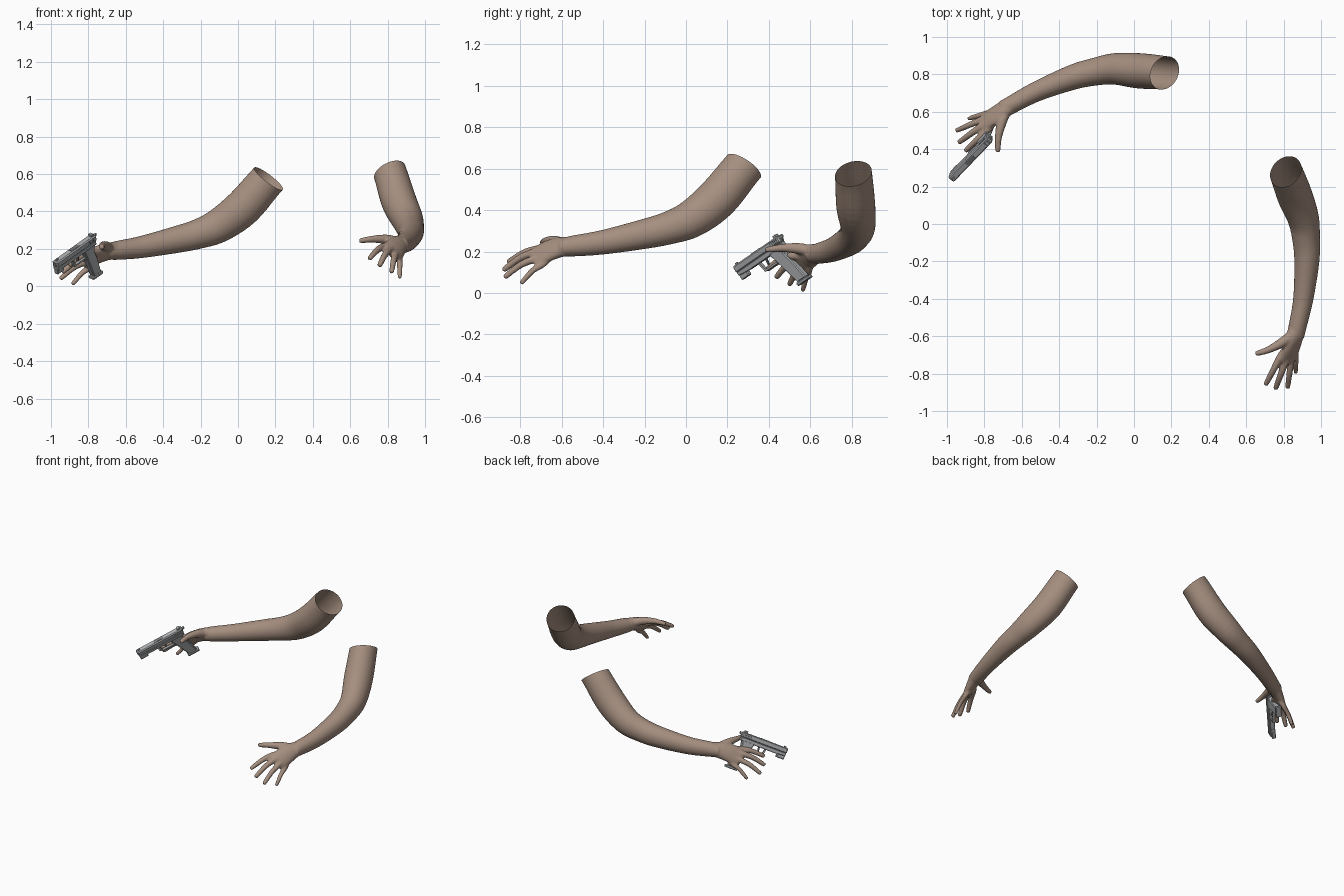
import bpy, bmesh
from math import cos, sin, pi, radians
from mathutils import Vector, Matrix

cube = bpy.data.objects.get("Cube")
if cube:
    bpy.data.objects.remove(cube)


def material(name, rgb, rough):
    m = bpy.data.materials.new(name)
    m.use_nodes = True
    m.diffuse_color = (*rgb, 1)
    node = m.node_tree.nodes["Principled BSDF"]
    node.inputs["Base Color"].default_value = (*rgb, 1)
    node.inputs["Roughness"].default_value = rough
    return m


SKIN = material("skin", (0.38, 0.275, 0.215), 0.7)
STEEL = material("steel", (0.42, 0.43, 0.44), 0.5)
DARK = material("dark_steel", (0.17, 0.175, 0.18), 0.5)


def link(name, mesh, mat):
    ob = bpy.data.objects.new(name, mesh)
    bpy.context.collection.objects.link(ob)
    mesh.materials.clear()
    mesh.materials.append(mat)
    return ob


def spline(pts, steps=5):
    """Catmull-Rom through sections of (x, y, z, half width, half depth)."""
    p = [Vector(q) for q in pts]
    p = [p[0] * 2 - p[1]] + p + [p[-1] * 2 - p[-2]]
    out = []
    for i in range(1, len(p) - 2):
        a, b, c, d = p[i - 1:i + 3]
        for k in range(steps):
            t = k / steps
            out.append((b * 2 + (c - a) * t + (a * 2 - b * 5 + c * 4 - d) * t * t
                        + (b * 3 - a - c * 3 + d) * t ** 3) / 2)
    return out + [p[-2]]


def tube(bm, pts, hint, sides=20):
    """Closed elliptical tube through the sections; hint is the width axis."""
    sec = spline(pts)
    cen = [Vector(s[:3]) for s in sec]
    rings = []
    for i, s in enumerate(sec):
        t = (cen[min(i + 1, len(cen) - 1)] - cen[max(i - 1, 0)]).normalized()
        side = (Vector(hint) - t * t.dot(Vector(hint))).normalized()
        nrm = t.cross(side)
        rings.append([bm.verts.new(cen[i] + side * s[3] * cos(2 * pi * k / sides)
                                   + nrm * s[4] * sin(2 * pi * k / sides))
                      for k in range(sides)])
    for r, q in zip(rings, rings[1:]):
        for k in range(sides):
            n = (k + 1) % sides
            bm.faces.new((r[k], r[n], q[n], q[k]))
    bm.faces.new(rings[0][::-1])
    bm.faces.new(rings[-1])


def finger(bm, pts):
    """Round finger from (x, y, z, radius) joints, with a tapered tip."""
    a, b = Vector(pts[-2][:3]), Vector(pts[-1][:3])
    r = pts[-1][3]
    tip = b + (b - a).normalized() * r * 0.7
    joints = [(*p, p[3]) for p in pts] + [(*tip, r * 0.55, r * 0.55)]
    tube(bm, joints, (0.6, 0.1, -0.7), 12)


# Left arm: upper arm, elbow, forearm
bm = bmesh.new()
tube(bm, [(0.775, 0.36, 0.70, 0.09, 0.096), (0.815, 0.27, 0.60, 0.09, 0.097),
          (0.86, 0.15, 0.455, 0.094, 0.101), (0.905, 0.03, 0.36, 0.084, 0.092),
          (0.92, -0.08, 0.315, 0.074, 0.08), (0.924, -0.20, 0.285, 0.067, 0.072),
          (0.905, -0.40, 0.245, 0.054, 0.059), (0.874, -0.55, 0.226, 0.048, 0.05),
          (0.862, -0.60, 0.22, 0.048, 0.042)], (1, 0, 0), 32)

# Palm
tube(bm, [(0.876, -0.54, 0.226, 0.044, 0.044), (0.86, -0.60, 0.222, 0.054, 0.04),
          (0.842, -0.66, 0.205, 0.062, 0.032), (0.828, -0.71, 0.182, 0.062, 0.025),
          (0.825, -0.74, 0.172, 0.05, 0.016)], (0.6, 0.1, -0.65))

# Thumb and four fingers
finger(bm, [(0.85, -0.59, 0.235, 0.028), (0.795, -0.632, 0.25, 0.027),
            (0.72, -0.672, 0.252, 0.019), (0.658, -0.692, 0.244, 0.014)])
root = Vector((0.855, -0.62, 0.21))
for knuckle, tip, r in (((0.785, -0.705, 0.213), (0.707, -0.853, 0.152), 0.02),
                        ((0.81, -0.735, 0.194), (0.759, -0.875, 0.115), 0.02),
                        ((0.84, -0.73, 0.165), (0.822, -0.87, 0.08), 0.019),
                        ((0.865, -0.69, 0.14), (0.865, -0.792, 0.05), 0.017)):
    k, t = Vector(knuckle), Vector(tip)
    mid = k.lerp(t, 0.5) + Vector((0, 0, 0.012))
    finger(bm, [(*root.lerp(k, 0.4), r), (*k, r), (*mid, r * 0.88), (*t, r * 0.7)])

raw = bpy.data.meshes.new("left_arm_raw")
bm.to_mesh(raw)
bm.free()

# Fuse the parts into one skin, then soften it
arm = link("left_arm", raw, SKIN)
fuse = arm.modifiers.new("fuse", "REMESH")
fuse.mode = "VOXEL"
fuse.voxel_size = 0.0065
soft = arm.modifiers.new("soften", "SMOOTH")
soft.factor, soft.iterations = 0.5, 4
bpy.context.view_layer.update()
dg = bpy.context.evaluated_depsgraph_get()
skin = bpy.data.meshes.new_from_object(arm.evaluated_get(dg))
arm.modifiers.clear()

# Cut the upper arm open
bm = bmesh.new()
bm.from_mesh(skin)
bmesh.ops.bisect_plane(bm, geom=bm.verts[:] + bm.edges[:] + bm.faces[:],
                       plane_co=(0.81, 0.28, 0.61), plane_no=(-0.38, 0.52, 0.77),
                       clear_outer=True)
for f in bm.faces:
    f.smooth = True
bm.to_mesh(skin)
arm.data = skin
skin.materials.clear()
skin.materials.append(SKIN)

# Right arm: mirrored and swung about the wrist
swap = Matrix(((0, 1, 0, 0), (1, 0, 0, 0), (0, 0, 1, 0), (0, 0, 0, 1)))
place = (Matrix.Translation((-0.66, 0.635, 0.19)) @ Matrix.Rotation(radians(16), 4, "Z")
         @ swap @ Matrix.Translation((-0.872, 0.56, -0.225)))
bm.transform(place)
bmesh.ops.reverse_faces(bm, faces=bm.faces[:])
right = bpy.data.meshes.new("right_arm")
bm.to_mesh(right)
bm.free()
link("right_arm", right, SKIN)

# Pistol frame: local x points to the muzzle, z up
back = Vector((0.62, 0.645, 0.445)).normalized()
up = Vector((-0.066, -0.51, 0.86))
up = (up - back * up.dot(back)).normalized()
side = back.cross(up)
GUN = Matrix.Translation((-0.873, 0.357, 0.18)) @ Matrix((-back, side, up)).transposed().to_4x4()


def plate(name, outline, width, mat, bevel=0.004, y=0):
    """Extrude an (x, z) outline sideways in the pistol's frame."""
    b = bmesh.new()
    face = b.faces.new([b.verts.new((x, y - width / 2, z)) for x, z in outline])
    ext = bmesh.ops.extrude_face_region(b, geom=[face])
    bmesh.ops.translate(b, vec=(0, width, 0),
                        verts=[v for v in ext["geom"] if isinstance(v, bmesh.types.BMVert)])
    bmesh.ops.recalc_face_normals(b, faces=b.faces[:])
    if bevel:
        bmesh.ops.bevel(b, geom=b.edges[:], offset=bevel, segments=1, affect="EDGES")
    b.transform(GUN)
    me = bpy.data.meshes.new(name)
    b.to_mesh(me)
    b.free()
    return link(name, me, mat)


def box(x0, x1, z0, z1):
    return [(x0, z0), (x1, z0), (x1, z1), (x0, z1)]


plate("slide", box(-0.168, 0.168, -0.006, 0.03), 0.04, STEEL, 0.006)
plate("pistol_frame", [(-0.165, -0.03), (0.09, -0.03), (0.165, -0.024),
                       (0.165, -0.004), (-0.165, -0.004)], 0.034, STEEL, 0.003)
plate("muzzle_lug", box(0.11, 0.165, -0.05, -0.02), 0.026, STEEL)
plate("grip", [(-0.155, -0.02), (-0.06, -0.02), (-0.085, -0.09), (-0.125, -0.212),
               (-0.185, -0.212), (-0.165, -0.12), (-0.145, -0.06)], 0.036, STEEL, 0.005)
plate("magazine_base", box(-0.198, -0.115, -0.228, -0.21), 0.04, STEEL)
plate("rear_sight", box(-0.155, -0.135, 0.028, 0.042), 0.026, STEEL, 0.002)
plate("front_sight", box(0.14, 0.155, 0.028, 0.038), 0.008, STEEL, 0)
plate("hammer", [(-0.16, 0.0), (-0.16, 0.02), (-0.185, 0.028), (-0.185, 0.012)],
      0.012, STEEL, 0.002)
plate("trigger", [(-0.03, -0.028), (-0.018, -0.028), (-0.014, -0.06), (-0.022, -0.06)],
      0.008, DARK, 0)

# Trigger guard bars
plate("guard_front", [(0.02, -0.028), (0.03, -0.028), (0.018, -0.078), (0.008, -0.072)],
      0.016, STEEL, 0)
plate("guard_bottom", box(-0.09, 0.018, -0.08, -0.07), 0.016, STEEL, 0)

# Dark details: bore, ejection port, grip panels and slide grooves
plate("bore", box(0.166, 0.1695, 0.004, 0.02), 0.016, DARK, 0)
plate("ejection_port", box(-0.03, 0.035, 0.014, 0.0315), 0.022, DARK, 0, 0.0)
for s in (-1, 1):
    for i in range(5):
        x = -0.15 + i * 0.011
        plate("slide_groove", box(x, x + 0.004, 0.002, 0.022), 0.002, DARK, 0, s * 0.02)
